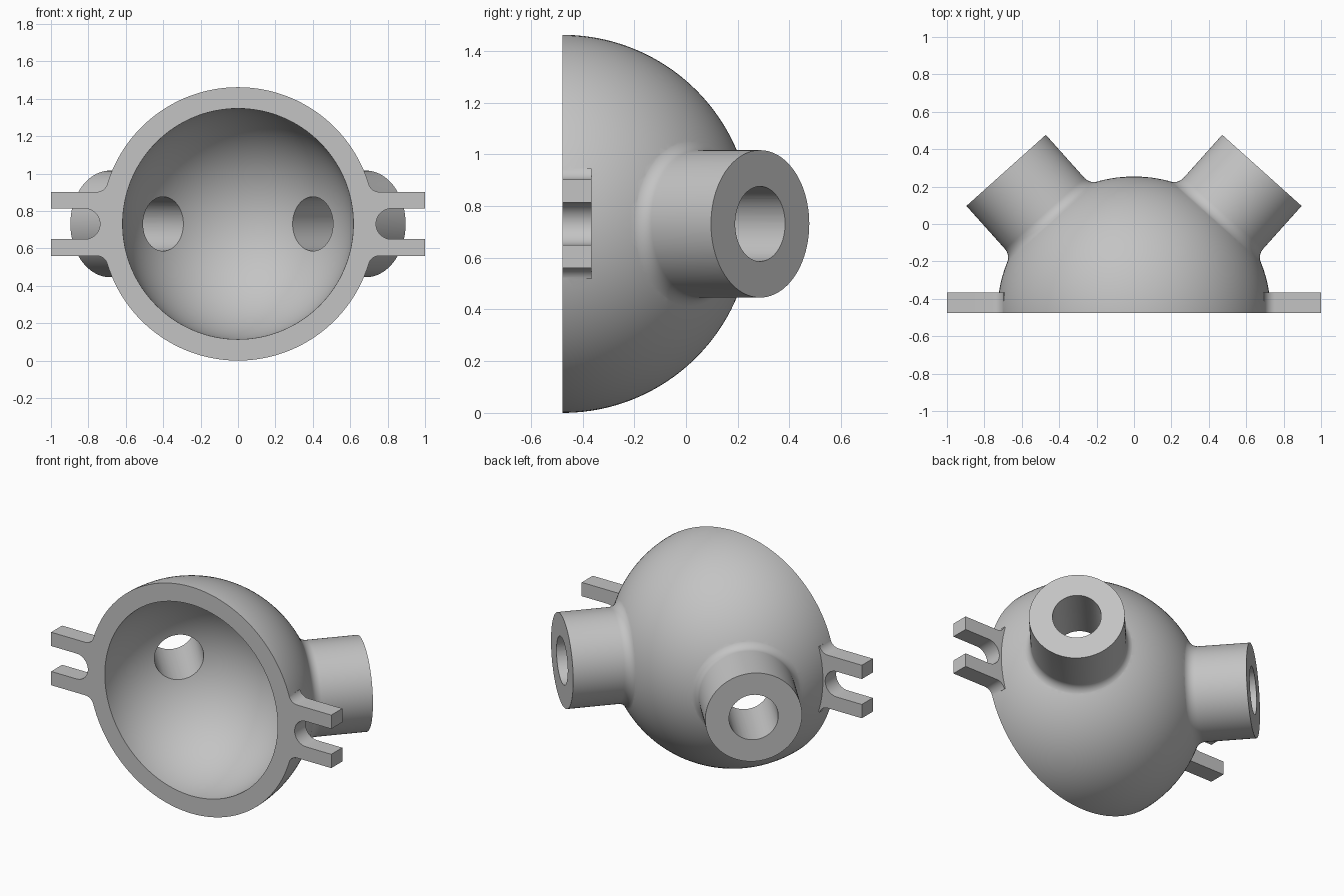
import bpy, bmesh
from math import sin, cos, pi, sqrt, atan2
from mathutils import Vector, Matrix

R_OUT, R_IN = 0.731, 0.617            # dome shell radii
TUBE_R, BORE_R, TUBE_END = 0.285, 0.145, 1.025
FILLET = 0.07
SINK = 0.0006                         # lets fillets bite cleanly into the dome
FRONT = -0.477
CENTRE = Vector((0, FRONT, R_OUT))
TUBE_DIR = Vector((0.667, 0.745, 0))

cube = bpy.data.objects.get("Cube")
if cube:
    bpy.data.objects.remove(cube)

grey = bpy.data.materials.new("plain grey")
grey.use_nodes = True
colour = (0.55, 0.55, 0.55, 1)
grey.diffuse_color = colour
grey.node_tree.nodes["Principled BSDF"].inputs["Base Color"].default_value = colour


def finish(name, bm):
    bmesh.ops.recalc_face_normals(bm, faces=bm.faces)
    mesh = bpy.data.meshes.new(name)
    bm.to_mesh(mesh)
    bm.free()
    mesh.materials.append(grey)
    obj = bpy.data.objects.new(name, mesh)
    bpy.context.collection.objects.link(obj)
    return obj


def arc(cx, cy, r, a0, a1, n):
    return [(cx + r * cos(a0 + (a1 - a0) * i / n),
             cy + r * sin(a0 + (a1 - a0) * i / n)) for i in range(n + 1)]


def lathe(name, profile, axis, steps=96):
    """Spin (radius, height) points round an axis through the dome centre."""
    bm = bmesh.new()
    verts = [bm.verts.new((r, 0, h)) for r, h in profile]
    edges = [bm.edges.new(pair) for pair in zip(verts, verts[1:])]
    bmesh.ops.spin(bm, geom=verts + edges, cent=(0, 0, 0), axis=(0, 0, 1),
                   angle=2 * pi, steps=steps)
    bmesh.ops.remove_doubles(bm, verts=bm.verts, dist=1e-5)
    turn = Vector((0, 0, 1)).rotation_difference(axis.normalized()).to_matrix().to_4x4()
    bm.transform(Matrix.Translation(CENTRE) @ turn)
    return finish(name, bm)


def bullet(name, r, nose):
    """Half ball facing back, with a straight collar running forward."""
    profile = [(0, -nose), (r, -nose)] + arc(0, 0, r, 0.02, pi / 2, 36)
    return lathe(name, profile, Vector((0, 1, 0)), 128)


def prism(name, outline, y0, y1):
    """Extrude an (x, z) outline along y."""
    bm = bmesh.new()
    face = bm.faces.new([bm.verts.new((x, y0, z)) for x, z in outline])
    moved = bmesh.ops.extrude_face_region(bm, geom=[face])["geom"]
    bmesh.ops.translate(bm, vec=(0, y1 - y0, 0),
                        verts=[g for g in moved if isinstance(g, bmesh.types.BMVert)])
    # Close the starting side again if the extrusion consumed it
    bmesh.ops.holes_fill(bm, edges=[e for e in bm.edges if e.is_boundary])
    return finish(name, bm)


def combine(target, tool, operation):
    mod = target.modifiers.new("join", "BOOLEAN")
    mod.operation, mod.solver, mod.object = operation, "EXACT", tool
    graph = bpy.context.evaluated_depsgraph_get()
    mesh = bpy.data.meshes.new_from_object(target.evaluated_get(graph))
    target.modifiers.clear()
    target.data = mesh
    bpy.data.objects.remove(tool)


# Tube profile with a concave fillet flowing into the dome
fc_r = TUBE_R + FILLET
fc_h = sqrt((R_OUT + FILLET - SINK) ** 2 - fc_r ** 2)
tube_profile = [(0, 0.64), (0.30, 0.64)]
tube_profile += arc(fc_r, fc_h, FILLET, atan2(-fc_h, -fc_r), -pi, 14)
tube_profile += [(TUBE_R, TUBE_END), (0, TUBE_END)]

# Forked ear outline, with filleted root and rounded slot
half, slot, root = 0.171, 0.082, 0.06
ec_z = half + root
ec_x = sqrt((R_OUT + root - SINK) ** 2 - ec_z ** 2)
upper = [(0.66, 0.19)] + arc(ec_x, ec_z, root, atan2(ec_z, ec_x) - pi, -pi / 2, 10)
upper += [(1.0, half), (1.0, slot)]
lower = [(x, -z) for x, z in reversed(upper)]
ear = upper + arc(0.82, 0, slot, pi / 2, 3 * pi / 2, 24) + lower

# Solid dome with both tubes and both ears
body = bullet("dome_housing", R_OUT, 0.1)
for side in (1, -1):
    axis = Vector((side * TUBE_DIR.x, TUBE_DIR.y, 0))
    combine(body, lathe("tube", tube_profile, axis), "UNION")
    outline = [(side * x, R_OUT + z) for x, z in ear]
    combine(body, prism("forked_ear", outline, FRONT - 0.07, -0.365), "UNION")

# Flat front, then the open hollow and the tube bores
block = [(-1.5, -0.5), (1.5, -0.5), (1.5, 2), (-1.5, 2)]
combine(body, prism("front_cut", block, FRONT - 1.5, FRONT), "DIFFERENCE")
combine(body, bullet("cavity", R_IN, 0.2), "DIFFERENCE")
for side in (1, -1):
    axis = Vector((side * TUBE_DIR.x, TUBE_DIR.y, 0))
    bore = [(0, 0.4), (BORE_R, 0.4), (BORE_R, 1.2), (0, 1.2)]
    combine(body, lathe("bore", bore, axis, 64), "DIFFERENCE")

# Smooth shading with crisp rims
bpy.ops.object.select_all(action="DESELECT")
body.select_set(True)
bpy.context.view_layer.objects.active = body
bpy.ops.object.shade_smooth_by_angle(angle=pi / 6)
